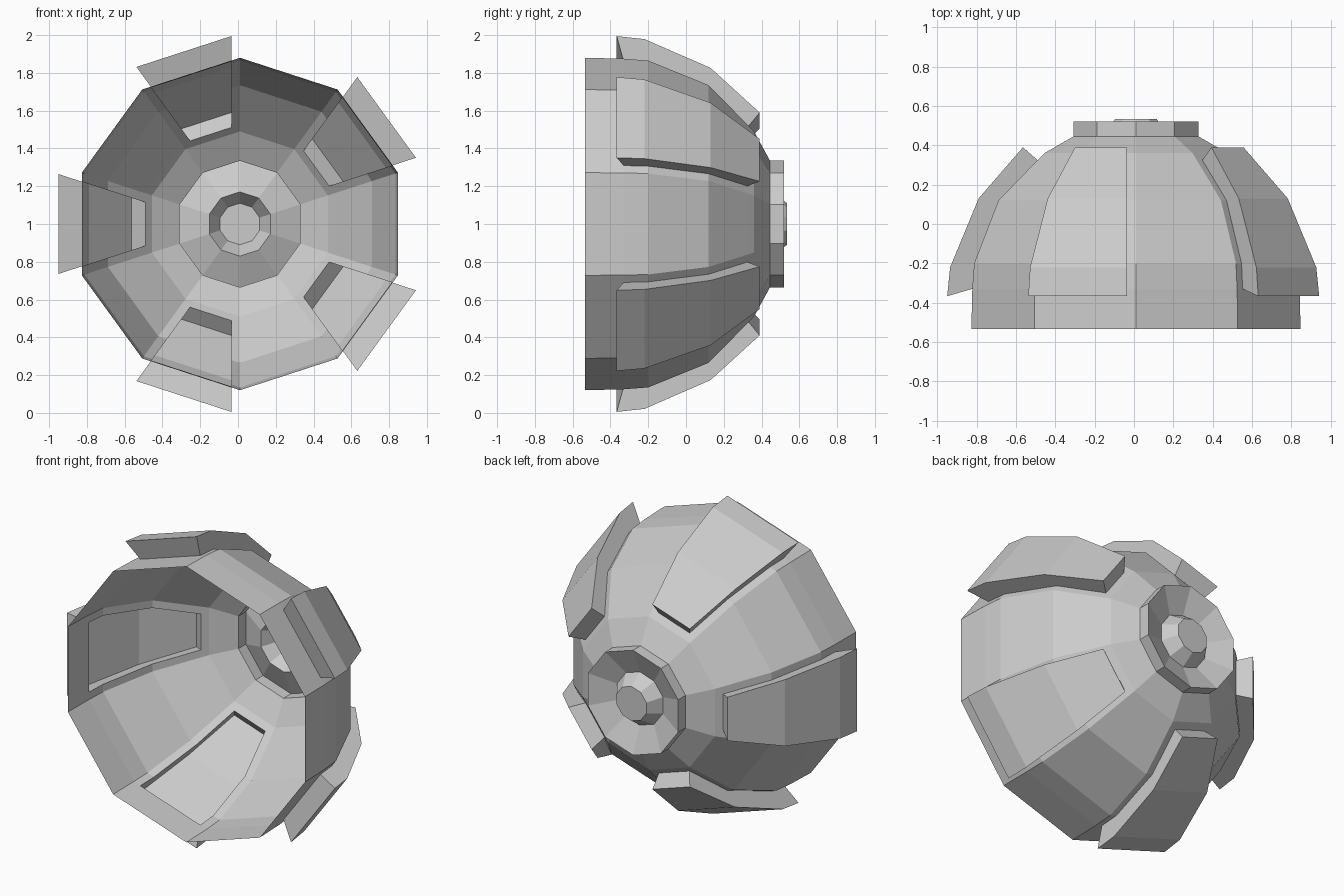
import bpy, bmesh
from math import sin, cos, tan, radians
from mathutils import Vector

if "Cube" in bpy.data.objects:
    bpy.data.objects.remove(bpy.data.objects["Cube"], do_unlink=True)

SIDES = 10
HALF = radians(180 / SIDES)
FLAT = cos(HALF)                      # vertex radius -> facet distance
CENTRE = Vector((0.01, 0, 1.0))
MARGIN = 0.048                        # gap between a hatch and its facet edge

grey = bpy.data.materials.new("light_grey")
grey.use_nodes = True
grey.diffuse_color = (0.6, 0.6, 0.6, 1)
grey.node_tree.nodes["Principled BSDF"].inputs["Base Color"].default_value = (0.6, 0.6, 0.6, 1)


def point(k, y, dist, side):
    """Point on facet k: y along the axis, distance out, offset sideways."""
    a = 2 * HALF * k
    return CENTRE + Vector((cos(a) * dist - sin(a) * side, y,
                            sin(a) * dist + cos(a) * side))


def edge(dist):
    return dist * tan(HALF)


def hatch(dist):
    return edge(dist) - MARGIN


def quad(bm, *pts):
    return bm.faces.new([bm.verts.new(p) for p in pts])


def strip(bm, k, row0, row1, lo, hi):
    """Quad between two rows; lo and hi give the side offset at a distance."""
    (y0, d0), (y1, d1) = row0, row1
    quad(bm, point(k, y0, d0, lo(d0)), point(k, y1, d1, lo(d1)),
         point(k, y1, d1, hi(d1)), point(k, y0, d0, hi(d0)))


def finish(name, bm):
    bmesh.ops.remove_doubles(bm, verts=bm.verts, dist=0.0005)
    bmesh.ops.recalc_face_normals(bm, faces=bm.faces)
    me = bpy.data.meshes.new(name)
    bm.to_mesh(me)
    bm.free()
    me.materials.append(grey)
    ob = bpy.data.objects.new(name, me)
    bpy.context.collection.objects.link(ob)


def neg(f):
    return lambda d: -f(d)


# Dome shell, open at the front, with a hatch opening in every other facet
profile = [(-0.535, 0.88), (-0.33, 0.875), (-0.2, 0.865), (0.12, 0.735),
           (0.325, 0.526), (0.36, 0.49), (0.445, 0.335)]
rows = [(y, r * FLAT) for y, r in profile]
bm = bmesh.new()
for k in range(SIDES):
    for i in range(len(rows) - 1):
        a, b = rows[i], rows[i + 1]
        if k % 2 and 1 <= i <= 3:
            strip(bm, k, a, b, neg(edge), neg(hatch))
            strip(bm, k, a, b, hatch, edge)
        else:
            strip(bm, k, a, b, neg(edge), edge)
finish("dome_shell", bm)

# Hub at the back: short collar, dished face and a raised centre disc
hub = [(0.445, 0.335), (0.52, 0.335), (0.45, 0.17), (0.535, 0.11)]
hub_rows = [(y, r * FLAT) for y, r in hub]
bm = bmesh.new()
for k in range(SIDES):
    for a, b in zip(hub_rows, hub_rows[1:]):
        strip(bm, k, a, b, neg(edge), edge)
y, d = hub_rows[-1]
bm.faces.new([bm.verts.new(point(k, y, d, -edge(d))) for k in range(SIDES)])
finish("hub", bm)

# Raised hollow hatches
inner = rows[1:5]
outer = [(-0.367, 0.96), (-0.22, 0.945), (0.13, 0.8), (0.39, 0.575)]
for k in range(1, SIDES, 2):
    bm = bmesh.new()
    for i in range(3):
        strip(bm, k, outer[i], outer[i + 1], neg(hatch), hatch)
        for s in (-1, 1):
            quad(bm, *[point(k, y, d, s * hatch(d)) for y, d in
                       (inner[i], inner[i + 1], outer[i + 1], outer[i])])
    for end in (0, -1):
        strip(bm, k, inner[end], outer[end], neg(hatch), hatch)
    finish("hatch_%d" % (k // 2 + 1), bm)
